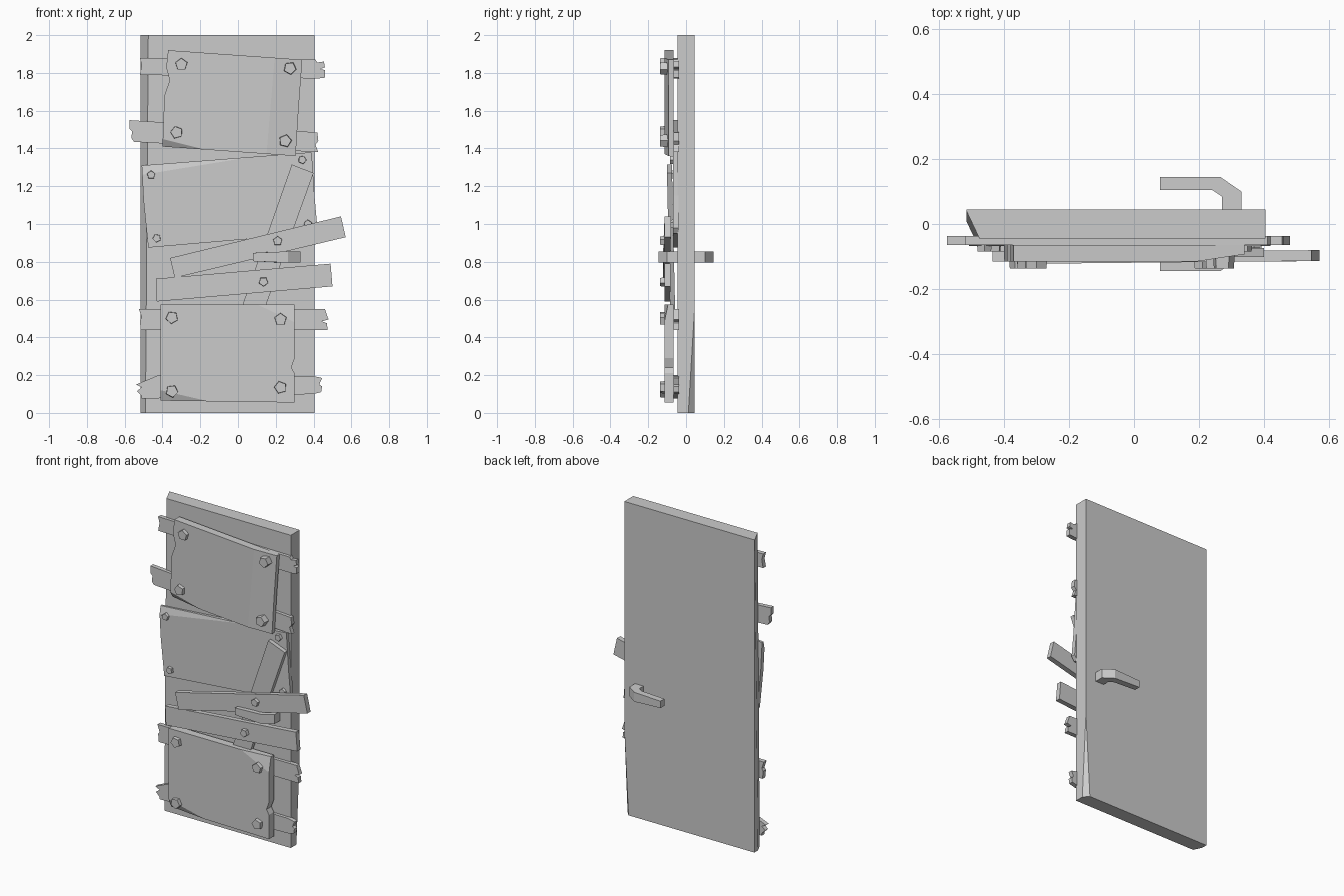
import bpy, bmesh, math
from mathutils import Vector, Matrix

if "Cube" in bpy.data.objects:
    bpy.data.objects.remove(bpy.data.objects["Cube"])


def finish(bm, name):
    bmesh.ops.recalc_face_normals(bm, faces=bm.faces)
    me = bpy.data.meshes.new(name)
    bm.to_mesh(me)
    bm.free()
    ob = bpy.data.objects.new(name, me)
    bpy.context.collection.objects.link(ob)
    return ob


def slab(name, outline, y0, y1, tilt=(0, 0), cuts=()):
    """Extrude an x/z outline from y0 to y1, lean it, then slice off chips."""
    bm = bmesh.new()
    f = bm.faces.new([bm.verts.new((x, y0, z)) for x, z in outline])
    ext = bmesh.ops.extrude_face_region(bm, geom=[f])
    for v in ext["geom"]:
        if isinstance(v, bmesh.types.BMVert):
            v.co.y = y1
    cx = sum(p[0] for p in outline) / len(outline)
    cz = sum(p[1] for p in outline) / len(outline)
    for v in bm.verts:
        v.co.y += (v.co.x - cx) * tilt[0] + (v.co.z - cz) * tilt[1]
    bmesh.ops.recalc_face_normals(bm, faces=bm.faces)
    # each cut is three points on the plane and is oriented away from the slab centre
    for pts in cuts:
        a, b, c = map(Vector, pts)
        n = (b - a).cross(c - a).normalized()
        if n.dot(Vector((cx, (y0 + y1) / 2, cz)) - a) > 0:
            n = -n
        r = bmesh.ops.bisect_plane(bm, geom=bm.verts[:] + bm.edges[:] + bm.faces[:],
                                   plane_co=a, plane_no=n, clear_outer=True)
        edges = [e for e in r["geom_cut"] if isinstance(e, bmesh.types.BMEdge)]
        bmesh.ops.holes_fill(bm, edges=edges, sides=0)
    return finish(bm, name)


def bolt(name, x, z, r, y0, y1, turn):
    bm = bmesh.new()
    m = (Matrix.Translation((x, (y0 + y1) / 2, z)) @ Matrix.Rotation(turn, 4, 'Y')
         @ Matrix.Rotation(math.pi / 2, 4, 'X'))
    bmesh.ops.create_cone(bm, cap_ends=True, segments=5, radius1=r, radius2=r * 0.9,
                          depth=abs(y1 - y0), matrix=m)
    finish(bm, name)


# door leaf with worn vertical edges
slab("door_leaf", [(-.515, 0), (.405, 0), (.405, 2), (-.515, 2)], -.045, .045, cuts=[
    ((-.515, .04, 2), (-.475, -.045, 2), (-.49, -.045, 0)),
    ((.405, .045, .55), (.405, .012, 0), (.375, .045, 0))])

# split cross boards against the door
slab("cross_board_1", [(-.52, 1.88), (-.51, 1.84), (-.52, 1.79), (.42, 1.77), (.46, 1.775),
                       (.46, 1.815), (.435, 1.82), (.46, 1.83), (.455, 1.86), (.42, 1.855), (.41, 1.87)],
     -.065, -.037)
slab("cross_board_2", [(-.575, 1.55), (-.575, 1.505), (-.56, 1.49), (-.565, 1.455), (-.55, 1.435),
                       (.425, 1.38), (.41, 1.42), (.425, 1.44), (.42, 1.485)], -.065, -.037)
slab("cross_board_3", [(-.525, .55), (-.51, .505), (-.52, .49), (-.515, .44), (.44, .44),
                       (.475, .44), (.47, .475), (.445, .485), (.48, .495), (.475, .505), (.46, .55)],
     -.065, -.037)
slab("cross_board_4", [(-.54, .15), (-.51, .135), (-.535, .115), (-.51, .09), (-.51, .075),
                       (.40, .10), (.44, .11), (.445, .14), (.43, .15), (.445, .185), (.40, .195),
                       (-.42, .2)], -.065, -.037)

# metal plates with chipped corners
slab("upper_plate", [(-.37, 1.92), (-.38, 1.83), (-.362, 1.76), (-.39, 1.68), (-.40, 1.41),
                     (.305, 1.36), (.32, 1.6), (.34, 1.87)], -.115, -.065, cuts=[
    ((.15, -.115, 1.36), (.32, -.09, 1.40), (.34, -.093, 1.87)),
    ((-.40, -.09, 1.41), (-.40, -.115, 1.45), (-.20, -.115, 1.40))])
slab("lower_plate", [(-.41, .575), (-.41, .065), (.30, .055), (.30, .21), (.282, .24),
                     (.30, .29), (.30, .575)], -.115, -.065, cuts=[
    ((.10, -.115, .575), (.30, -.095, .575), (.30, -.115, .48)),
    ((-.41, -.09, .065), (-.41, -.115, .12), (-.15, -.115, .06))])
slab("middle_plate", [(-.51, 1.31), (-.50, 1.12), (-.475, .875), (.40, .95), (.42, .98),
                      (.405, 1.15), (.39, 1.38)], -.068, -.04, cuts=[
    ((-.51, -.055, 1.31), (-.51, -.068, 1.26), (.1, -.068, 1.36))])

# loose planks
slab("diagonal_plank", [(.285, 1.315), (.40, 1.27), (.13, .52), (.02, .56)], -.093, -.066, (0, -.022))
slab("slanted_plank", [(-.36, .82), (-.335, .715), (.57, .93), (.545, 1.04)], -.118, -.085, (.01, 0))
slab("low_plank", [(-.435, .71), (-.43, .59), (.50, .67), (.49, .79)], -.115, -.083)

# pentagonal bolts
big = [(-.30, 1.845), (.275, 1.825), (-.325, 1.485), (.25, 1.44),
       (-.35, .505), (.225, .495), (-.35, .115), (.225, .135)]
for i, (x, z) in enumerate(big):
    bolt(f"plate_bolt_{i}", x, z, .036, -.137, -.09, i * .5)
for i, (x, z) in enumerate([(-.46, 1.26), (.34, 1.34), (-.43, .925), (.37, 1.0)]):
    bolt(f"small_bolt_{i}", x, z, .024, -.085, -.06, i * .4)
for i, (x, z) in enumerate([(.21, .91), (.135, .695)]):
    bolt(f"plank_bolt_{i}", x, z, .027, -.137, -.10, i * .6)

# lever handles, one on each side of the door
profile = [(.33, .04), (.33, .10), (.265, .145), (.08, .145), (.08, .105), (.24, .105), (.27, .085), (.27, .04)]
for side, name in ((1, "back_handle"), (-1, "front_handle")):
    bm = bmesh.new()
    rows = [[bm.verts.new((x, side * y, .825 + s * (.03 if x > .2 else .022))) for x, y in profile]
            for s in (-1, 1)]
    n = len(profile)
    for k in range(n):
        j = (k + 1) % n
        bm.faces.new((rows[0][k], rows[0][j], rows[1][j], rows[1][k]))
    bm.faces.new(rows[0])
    bm.faces.new(rows[1])
    finish(bm, name)
